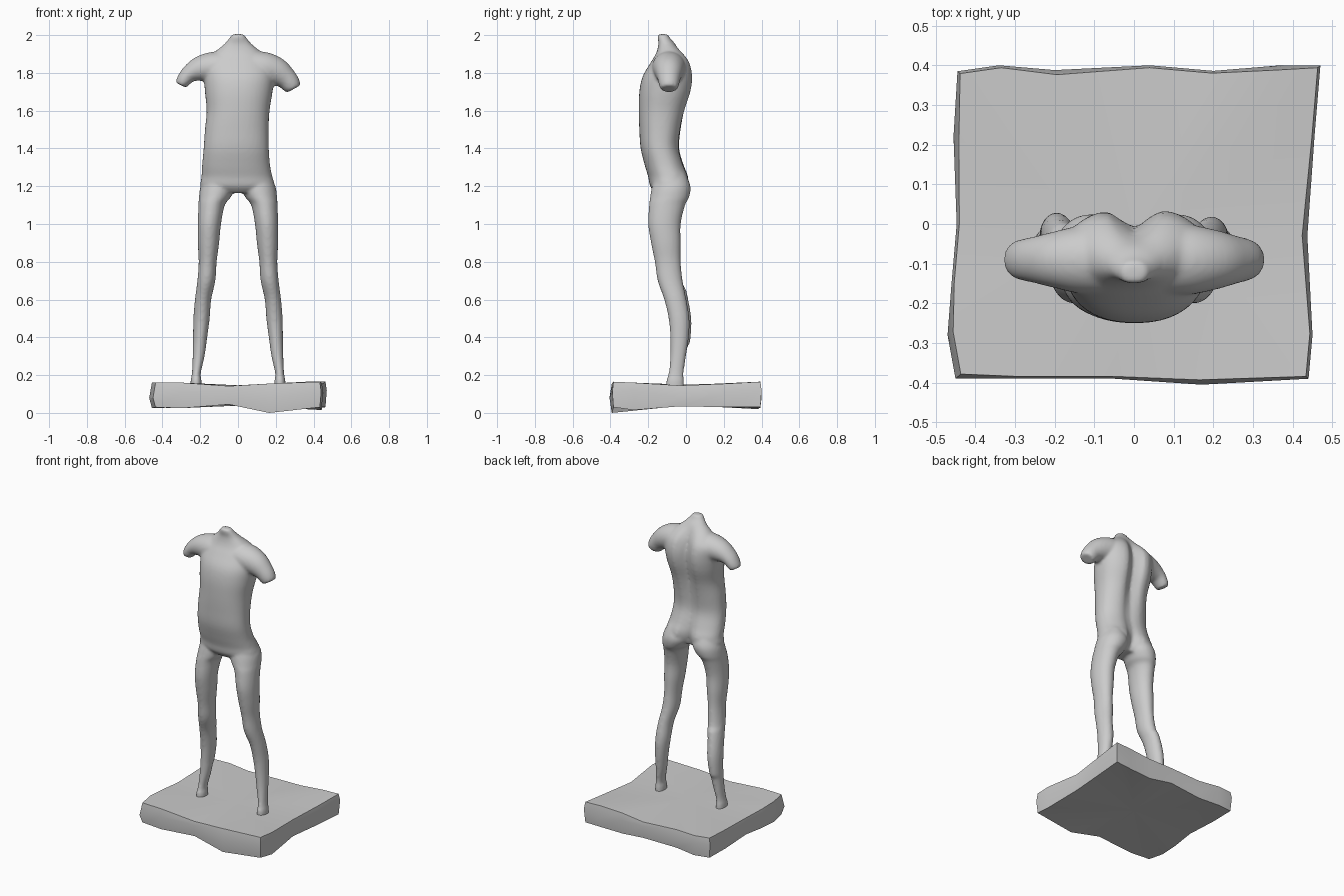
import bpy, bmesh, math
from mathutils import Vector

if "Cube" in bpy.data.objects:
    bpy.data.objects.remove(bpy.data.objects["Cube"])

N = 40


def smooth_rows(rows, steps=4):
    """Catmull-Rom interpolation between section rows."""
    out = []
    for i in range(len(rows) - 1):
        p = [rows[max(i - 1, 0)], rows[i], rows[i + 1], rows[min(i + 2, len(rows) - 1)]]
        for s in range(steps):
            t = s / steps
            out.append([0.5 * (2 * b + (c - a) * t + (2 * a - 5 * b + 4 * c - d) * t * t
                               + (3 * b - a - 3 * c + d) * t ** 3)
                        for a, b, c, d in zip(*p)])
    out.append(list(rows[-1]))
    return out


def loft(bm, rings):
    vs = [[bm.verts.new(p) for p in r] for r in rings]
    n = len(vs[0])
    faces = []
    for a, b in zip(vs, vs[1:]):
        for i in range(n):
            j = (i + 1) % n
            faces.append(bm.faces.new((a[i], a[j], b[j], b[i])))
    faces.append(bm.faces.new(vs[0][::-1]))
    faces.append(bm.faces.new(vs[-1]))
    bmesh.ops.recalc_face_normals(bm, faces=faces)


def section(z, x0, x1, yf, yb, groove=0.0, power=1.0):
    """Horizontal closed section with an optional groove down the back."""
    pts = []
    cx, cy = (x0 + x1) / 2, (yf + yb) / 2
    for i in range(N):
        a = 2 * math.pi * i / N
        c, s = math.cos(a), math.sin(a)
        x = cx + (x1 - x0) / 2 * math.copysign(abs(c) ** power, c)
        y = cy + (yb - yf) / 2 * math.copysign(abs(s) ** power, s)
        if s > 0:
            y -= groove * math.exp(-(x / 0.045) ** 2)
        pts.append((x, y, z))
    return pts


bm = bmesh.new()

# Torso: z, left, right, front, back, spine groove
torso = [
    (1.165, -.13, .13, -.16, -.03, .01),
    (1.20, -.195, .19, -.19, .015, .05),
    (1.25, -.193, .182, -.20, .02, .045),
    (1.31, -.19, .17, -.218, -.005, .025),
    (1.40, -.182, .163, -.24, -.03, .02),
    (1.50, -.175, .162, -.247, -.02, .028),
    (1.60, -.166, .167, -.25, .003, .04),
    (1.70, -.175, .183, -.247, .035, .052),
    (1.78, -.18, .19, -.23, .044, .055),
    (1.85, -.18, .18, -.19, .03, .05),
    (1.90, -.135, .135, -.16, -.003, .03),
    (1.95, -.075, .075, -.146, -.055, .0),
    (1.985, -.045, .045, -.15, -.085, .0),
    (2.005, -.032, .032, -.15, -.095, .0),
]
loft(bm, [section(*r, power=.88) for r in smooth_rows(torso)])

# Legs: z, inner, outer, front, back
leg = [
    (1.27, .04, .165, -.16, -.005),
    (1.20, .015, .198, -.18, .024),
    (1.14, .04, .207, -.19, .016),
    (1.10, .07, .209, -.195, -.005),
    (1.00, .09, .213, -.20, -.028),
    (.90, .10, .213, -.185, -.028),
    (.80, .113, .208, -.165, -.028),
    (.70, .12, .215, -.15, -.018),
    (.60, .142, .228, -.115, .002),
    (.50, .15, .236, -.092, .018),
    (.40, .163, .238, -.083, .015),
    (.30, .177, .24, -.083, .0),
    (.21, .197, .244, -.092, -.013),
    (.17, .193, .251, -.104, -.01),
    (.12, .193, .251, -.104, -.01),
]
for side in (-1, 1):
    rings = []
    for z, xi, xo, yf, yb in smooth_rows(leg):
        back = .01 if side < 0 and .35 < z < .65 else 0
        rings.append(section(z, *sorted((side * xi, side * xo)), yf, yb + back))
    loft(bm, rings)

# Arm stumps: x, z, radius in the front plane, radius in depth
right_arm = [(.06, 1.83, .085, .09), (.14, 1.825, .085, .088), (.205, 1.805, .075, .075),
             (.255, 1.77, .058, .06), (.283, 1.735, .05, .052), (.295, 1.715, .04, .043)]
left_arm = [(-.06, 1.83, .085, .09), (-.14, 1.83, .08, .085), (-.205, 1.82, .066, .07),
            (-.257, 1.795, .047, .057), (-.288, 1.76, .038, .05), (-.302, 1.735, .032, .04)]
for path in (right_arm, left_arm):
    rows = smooth_rows(path)
    rings = []
    for i, (x, z, ru, ry) in enumerate(rows):
        a, b = rows[max(i - 1, 0)], rows[min(i + 1, len(rows) - 1)]
        t = Vector((b[0] - a[0], 0, b[1] - a[1])).normalized()
        u = Vector((-t.z, 0, t.x))
        rings.append([Vector((x, -.09, z)) + u * ru * math.cos(k * math.tau / N)
                      + Vector((0, ry * math.sin(k * math.tau / N), 0)) for k in range(N)])
    loft(bm, rings)

# Fuse all body parts into one smooth skin
me = bpy.data.meshes.new("torso_figure")
bm.to_mesh(me)
bm.free()
figure = bpy.data.objects.new("torso_figure", me)
bpy.context.collection.objects.link(figure)
rm = figure.modifiers.new("fuse", 'REMESH')
rm.mode = 'VOXEL'
rm.voxel_size = .009
rm.use_smooth_shade = True
sm = figure.modifiers.new("soften", 'SMOOTH')
sm.factor = .5
sm.iterations = 5

# Rough slab outline: x, y, top z, bottom z
outline = [
    (-.45, -.39, .16, .03), (-.30, -.39, .16, .025), (-.05, -.39, .142, .045),
    (.17, -.405, .155, .0), (.44, -.39, .165, .03),
    (.45, -.28, .16, .015), (.437, -.03, .145, .035), (.455, .22, .155, .03),
    (.47, .40, .165, .03), (.37, .40, .165, .025), (.20, .386, .155, .02),
    (.04, .40, .145, .04), (-.20, .388, .15, .03), (-.34, .40, .155, .025),
    (-.445, .385, .16, .03), (-.455, .22, .155, .03), (-.447, 0, .15, .04),
    (-.46, -.15, .155, .03), (-.47, -.28, .16, .025),
]
bm = bmesh.new()
low, mid, high = [], [], []
for i, (x, y, zt, zb) in enumerate(outline):
    chip = .97 if i % 3 == 0 else .985
    low.append(bm.verts.new((x * chip, y * chip, zb)))
    mid.append(bm.verts.new((x, y, (.08, .11, .12)[i % 3])))
    high.append(bm.verts.new((x * chip, y * chip, zt)))
top = bm.verts.new((0, -.03, .146))
base = bm.verts.new((0, 0, .04))
for i in range(len(outline)):
    j = (i + 1) % len(outline)
    bm.faces.new((low[i], low[j], mid[j], mid[i]))
    bm.faces.new((mid[i], mid[j], high[j], high[i]))
    bm.faces.new((high[i], high[j], top))
    bm.faces.new((low[j], low[i], base))
bmesh.ops.recalc_face_normals(bm, faces=bm.faces)
me = bpy.data.meshes.new("base_slab")
bm.to_mesh(me)
bm.free()
slab = bpy.data.objects.new("base_slab", me)
bpy.context.collection.objects.link(slab)
bpy.context.view_layer.objects.active = slab
slab.select_set(True)
bpy.ops.object.shade_smooth_by_angle(angle=math.radians(25))
